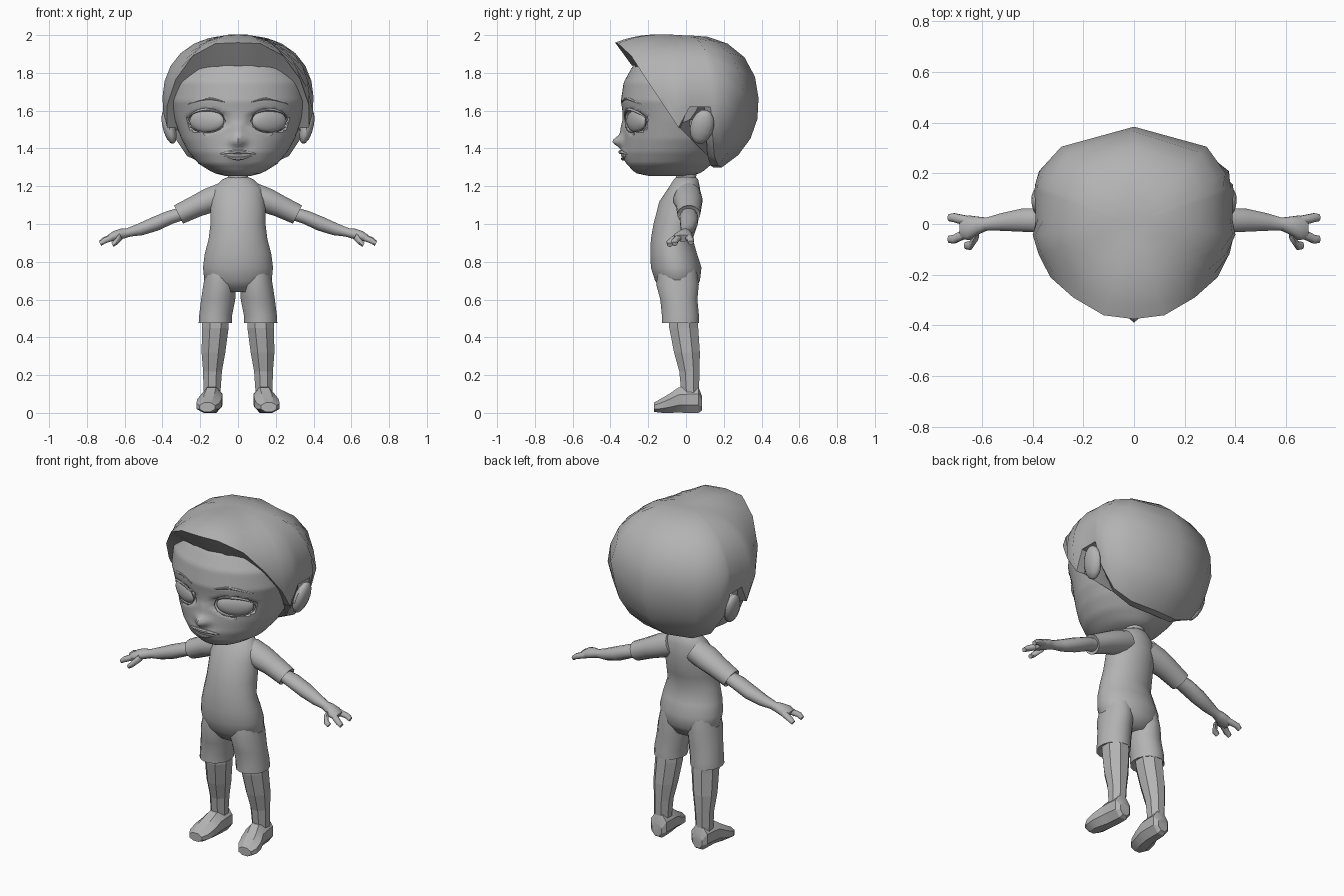
import bpy, bmesh, math
from mathutils import Vector, Matrix

cube = bpy.data.objects.get("Cube")
if cube:
    bpy.data.objects.remove(cube)

clay = bpy.data.materials.new("plain grey")
clay.use_nodes = True
grey = (0.45, 0.45, 0.45, 1)
clay.diffuse_color = grey
clay.node_tree.nodes["Principled BSDF"].inputs["Base Color"].default_value = grey

X, Y, Z = Vector((1, 0, 0)), Vector((0, 1, 0)), Vector((0, 0, 1))


def finish(name, bm, angle=40):
    bmesh.ops.recalc_face_normals(bm, faces=bm.faces)
    mesh = bpy.data.meshes.new(name)
    bm.to_mesh(mesh)
    bm.free()
    obj = bpy.data.objects.new(name, mesh)
    bpy.context.collection.objects.link(obj)
    mesh.materials.append(clay)
    if angle:
        bpy.ops.object.select_all(action='DESELECT')
        obj.select_set(True)
        bpy.context.view_layer.objects.active = obj
        bpy.ops.object.shade_smooth_by_angle(angle=math.radians(angle))
    return obj


def bridge(name, rings, angle=40, caps=True):
    """Join closed rings of points into a skin."""
    bm = bmesh.new()
    loops = [[bm.verts.new(p) for p in ring] for ring in rings]
    n = len(loops[0])
    for a, b in zip(loops, loops[1:]):
        for i in range(n):
            j = (i + 1) % n
            bm.faces.new((a[i], a[j], b[j], b[i]))
    if caps:
        bm.faces.new(loops[0])
        bm.faces.new(loops[-1])
    return finish(name, bm, angle)


def loft(name, rows, u=X, v=Y, n=16, angle=40, side=1):
    """Rows are centre x, y, z and the two radii along u and v."""
    rings = []
    for x, y, z, ru, rv in rows:
        ring = []
        for i in range(n):
            a = 2 * math.pi * (i + 0.5) / n
            p = Vector((x, y, z)) + u * ru * math.cos(a) + v * rv * math.sin(a)
            ring.append((p.x * side, p.y, p.z))
        rings.append(ring)
    return bridge(name, rings, angle)


def ball(name, centre, radii, turn, side, seg=20):
    bm = bmesh.new()
    bmesh.ops.create_uvsphere(bm, u_segments=seg, v_segments=seg // 2, radius=1)
    m = Matrix.Translation(centre) @ turn @ Matrix.Diagonal((*radii, 1))
    bmesh.ops.transform(bm, matrix=Matrix.Diagonal((side, 1, 1, 1)) @ m, verts=bm.verts)
    finish(name, bm)


# Head profile: height, half width, front, back
HEAD = [(1.255, .07, -.2, .02), (1.27, .13, -.27, .08), (1.32, .21, -.315, .14),
        (1.38, .26, -.33, .2), (1.45, .30, -.33, .25), (1.55, .335, -.327, .28),
        (1.65, .36, -.345, .3), (1.75, .355, -.33, .3), (1.84, .31, -.28, .27),
        (1.92, .2, -.15, .2)]


def head_row(z):
    for a, b in zip(HEAD, HEAD[1:]):
        if z <= b[0]:
            t = (z - a[0]) / (b[0] - a[0])
            return [p + (q - p) * t for p, q in zip(a, b)]
    return HEAD[-1]


def bump(x, z, cz, sx, sz):
    return math.exp(-(x / sx) ** 2 - ((z - cz) / sz) ** 2)


def face_y(x, z, socket=True):
    _, w, f, b = head_row(z)
    mid = (f + b) / 2
    y = mid - (mid - f) * math.sqrt(max(0, 1 - (x / w) ** 2))
    y -= .055 * bump(x, z, 1.435, .035, .03) + .018 * bump(x, z, 1.5, .03, .06)
    y -= .018 * bump(x, z, 1.365, .07, .03)
    if socket and ((abs(x) - .165) / .1) ** 2 + ((z - 1.545) / .06) ** 2 < 1:
        y += .03
    return y


# Head with nose, lips and eye sockets
rings = []
for k in range(53):
    z = HEAD[0][0] + (HEAD[-1][0] - HEAD[0][0]) * k / 52
    _, w, f, b = head_row(z)
    ring = []
    for i in range(80):
        a = 2 * math.pi * i / 80
        x, c = w * math.sin(a), math.cos(a)
        y = face_y(x, z) if c > 0.02 else (f + b) / 2 - (b - f) / 2 * c
        ring.append((x, y, z))
    rings.append(ring)
bridge("head", rings, 50)

# Hair: rim from forehead, round the ear, to the nape
RIM = [(0, -.375, 1.96), (.12, -.36, 1.955), (.24, -.29, 1.89), (.33, -.21, 1.765),
       (.375, -.12, 1.63), (.375, -.04, 1.51), (.385, .02, 1.62), (.385, .13, 1.62),
       (.35, .14, 1.48), (.27, .15, 1.36), (.16, .17, 1.31), (0, .19, 1.3)]
rim = [Vector(p) for p in RIM]
rim += [Vector((-p.x, p.y, p.z)) for p in rim[-2:0:-1]]
core = Vector((0, 0, 1.62))


def shell(d):
    p = 2.4 if d.z > 0 else 2
    s = sum((abs(c) / r) ** p for c, r in zip(d, (.412, .388, .38)))
    return s ** (-1 / p)


rings = []
for k in range(1, 10):
    t = k / 9
    ring = []
    for p in rim:
        q = p - core
        end = q.normalized()
        d = Z.slerp(end, t)
        ring.append(core + d * (shell(d) + (q.length - shell(end)) * t ** 2))
    rings.append(ring)
under = []
for p in rim:
    front = max(0, -p.y / .37)
    under.append((p.x * (.88 - .05 * front), p.y * .76, p.z - .12 * front ** 2))
rings.append(under)
bridge("hair", rings, 38)

# Torso, neck and mouth
loft("torso", [(0, 0, 1.25, .05, .05), (0, 0, 1.235, .085, .065), (0, -.01, 1.19, .13, .085),
               (0, -.03, 1.12, .145, .112), (0, -.055, 1.0, .147, .118),
               (0, -.075, .92, .157, .112), (0, -.065, .84, .178, .125),
               (0, -.052, .77, .187, .135), (0, -.045, .7, .18, .12),
               (0, -.04, .64, .1, .08)], n=24, angle=60)
loft("neck", [(0, 0, 1.2, .065, .06), (0, 0, 1.25, .055, .055), (0, 0, 1.33, .06, .06)])


def strip(name, x0, x1, height, radius, side=1):
    """A thin tapered band laid on the face."""
    rows = []
    for i in range(15):
        t = i / 14
        x = x0 + (x1 - x0) * t
        z = height(t)
        r = radius * (.25 + .75 * math.sin(math.pi * t))
        rows.append((x, face_y(x, z, False), z, r, r))
    loft(name, rows, Y, Z, 8, side=side)


strip("upper_lip", -.095, .095, lambda t: 1.37 + .012 * math.sin(math.pi * t), .012)
strip("lower_lip", -.075, .075, lambda t: 1.362 - .016 * math.sin(math.pi * t), .01)

slope = Vector((.45, 0, .89))
for side, tag in ((1, "left"), (-1, "right")):
    # Eyes, lids and brows
    ball(tag + "_eye", (.165, -.262, 1.545), (.102, .03, .06),
         Matrix.Rotation(math.radians(27), 4, 'Z'), side, 24)
    for lid, sign, r in (("upper", 1, .009), ("lower", -1, .004)):
        strip(f"{tag}_{lid}_lid", .066, .266,
              lambda t: 1.545 + sign * .06 * math.sqrt(max(0, 1 - (2 * t - 1) ** 2)), r, side)
    strip(tag + "_brow", .07, .27, lambda t: 1.645 + .025 * math.sin(math.pi * t) - .015 * t,
          .007, side)

    # Ear
    tilt = Matrix.Rotation(math.radians(14), 4, 'Y') @ Matrix.Rotation(math.radians(-14), 4, 'X')
    ball(tag + "_ear", (.365, .085, 1.515), (.035, .062, .095), tilt, side, 14)

    # Sleeve, arm and hand
    loft(tag + "_sleeve", [(.07, .01, 1.155, .07, .07), (.15, .01, 1.125, .078, .068),
                           (.22, .015, 1.095, .068, .06), (.315, .015, 1.05, .06, .055),
                           (.31, .015, 1.052, .046, .042)], Y, slope, 16, 40, side)
    loft(tag + "_arm", [(.28, .015, 1.06, .04, .036), (.36, .015, 1.035, .05, .038),
                        (.44, .015, 1.0, .047, .04), (.52, .008, .97, .036, .034),
                        (.58, .0, .955, .026, .025), (.61, -.005, .95, .034, .029),
                        (.65, -.015, .937, .05, .028), (.68, -.018, .925, .042, .02)],
         Y, slope, 12, 50, side)
    for finger, y0, y1, x0, x1, z1 in (("outer", .01, .025, .65, .73, .9),
                                      ("inner", -.03, -.06, .65, .73, .895),
                                      ("thumb", -.045, -.085, .62, .665, .89)):
        loft(f"{tag}_{finger}_finger", [(x0, y0, .935, .022, .02), (x1 - .02, y1, z1 + .015, .019, .016),
                                        (x1, y1, z1, .015, .013)], Y, slope, 8, 50, side)

    # Shorts leg, shin and foot
    loft(tag + "_shorts_leg", [(.09, -.045, .78, .075, .1), (.097, -.045, .68, .088, .115),
                               (.105, -.038, .6, .092, .1), (.118, -.03, .52, .089, .1),
                               (.12, -.03, .475, .09, .1), (.12, -.03, .48, .078, .088)],
         n=16, side=side)
    loft(tag + "_shin", [(.12, -.015, .52, .078, .08), (.12, -.012, .45, .076, .083),
                         (.13, .005, .32, .068, .074), (.135, .018, .22, .054, .058),
                         (.138, .022, .1, .048, .05)], n=8, angle=0, side=side)
    loft(tag + "_foot", [(.135, .085, .05, .035, .04), (.135, .065, .07, .056, .076),
                         (.137, .01, .07, .06, .076), (.14, -.04, .068, .062, .072),
                         (.152, -.09, .05, .07, .054), (.16, -.14, .036, .065, .038),
                         (.163, -.17, .03, .045, .026)], X, Z, 8, 25, side)
